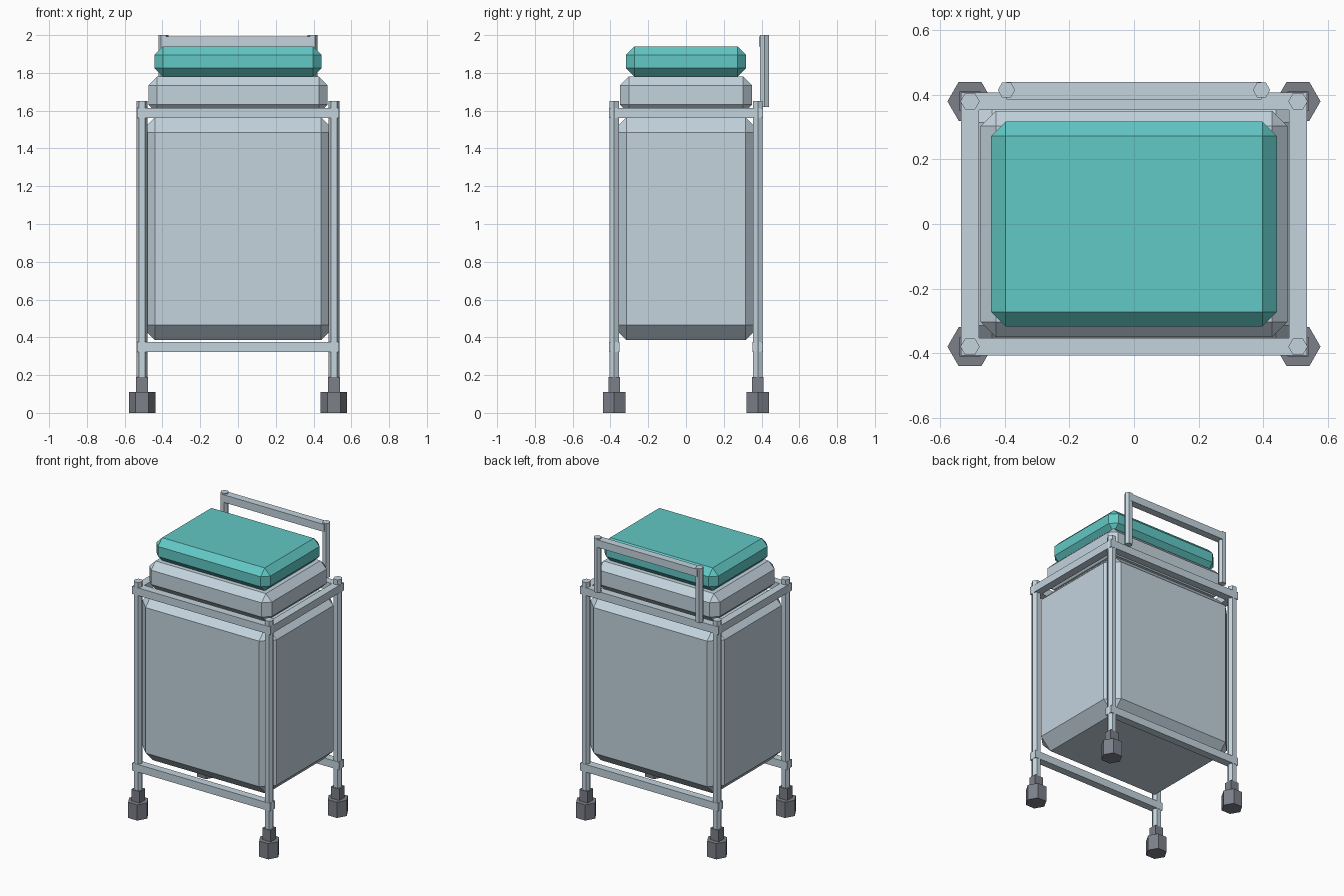
import bpy
import bmesh
import math
from mathutils import Matrix, Vector

cube = bpy.data.objects.get("Cube")
if cube:
    bpy.data.objects.remove(cube, do_unlink=True)


def material(name, rgb):
    m = bpy.data.materials.new(name)
    m.use_nodes = True
    m.diffuse_color = (*rgb, 1)
    m.node_tree.nodes["Principled BSDF"].inputs["Base Color"].default_value = (*rgb, 1)
    return m


grey = material("pale_grey", (0.55, 0.655, 0.73))
dark = material("dark_grey", (0.20, 0.215, 0.25))
teal = material("teal", (0.12, 0.58, 0.56))


def finish(bm, name, mat):
    mesh = bpy.data.meshes.new(name)
    bm.to_mesh(mesh)
    bm.free()
    mesh.materials.append(mat)
    obj = bpy.data.objects.new(name, mesh)
    bpy.context.collection.objects.link(obj)
    return obj


def box(name, centre, size, mat, chamfer=0):
    """Box with an optional flat chamfer on every edge."""
    bm = bmesh.new()
    bmesh.ops.create_cube(bm, size=1)
    bmesh.ops.scale(bm, vec=size, verts=bm.verts)
    if chamfer:
        bmesh.ops.bevel(bm, geom=bm.edges[:], offset=chamfer, segments=1,
                        profile=0.5, affect='EDGES')
    bmesh.ops.translate(bm, vec=Vector(centre), verts=bm.verts)
    return finish(bm, name, mat)


def hex_post(name, x, y, bottom, top, radius, mat):
    """Upright six-sided bar with corners pointing along x."""
    bm = bmesh.new()
    bmesh.ops.create_cone(bm, cap_ends=True, segments=6, radius1=radius,
                          radius2=radius, depth=top - bottom,
                          matrix=Matrix.Rotation(math.pi / 2, 4, 'Z'))
    bmesh.ops.translate(bm, vec=(x, y, (top + bottom) / 2), verts=bm.verts)
    return finish(bm, name, mat)


# Bin body, lid base and coloured lid
box("bin_body", (0, 0, 0.975), (1.04, 0.79, 1.18), grey, 0.08)
box("lid_base", (0, 0, 1.683), (0.95, 0.70, 0.194), grey, 0.047)
box("lid", (0, 0, 1.86), (0.885, 0.635, 0.16), teal, 0.045)

# Legs and feet
LEG_X, LEG_Y = 0.508, 0.38
for sx, side in ((1, "left"), (-1, "right")):
    for sy, end in ((-1, "front"), (1, "back")):
        x, y, tag = sx * LEG_X, sy * LEG_Y, f"{end}_{side}"
        hex_post(f"{tag}_leg", x, y, 0.15, 1.65, 0.03, grey)
        box(f"{tag}_foot_stem", (x, y, 0.145), (0.065, 0.06, 0.09), dark)
        hex_post(f"{tag}_foot", x, y, 0, 0.11, 0.07, dark)

# Frame rails
for sy, end in ((-1, "front"), (1, "back")):
    for z, level in ((0.349, "lower"), (1.587, "upper")):
        box(f"{end}_{level}_rail", (0, sy * LEG_Y, z), (1.07, 0.055, 0.054), grey)
for sx, side in ((1, "left"), (-1, "right")):
    box(f"{side}_upper_rail", (sx * LEG_X, 0, 1.587), (0.055, 0.815, 0.054), grey)

# Push handle at the back
for sx, side in ((1, "left"), (-1, "right")):
    hex_post(f"{side}_handle_post", sx * 0.395, 0.415, 1.62, 2.0, 0.027, grey)
box("handle_bar", (0, 0.413, 1.966), (0.79, 0.053, 0.053), grey)
